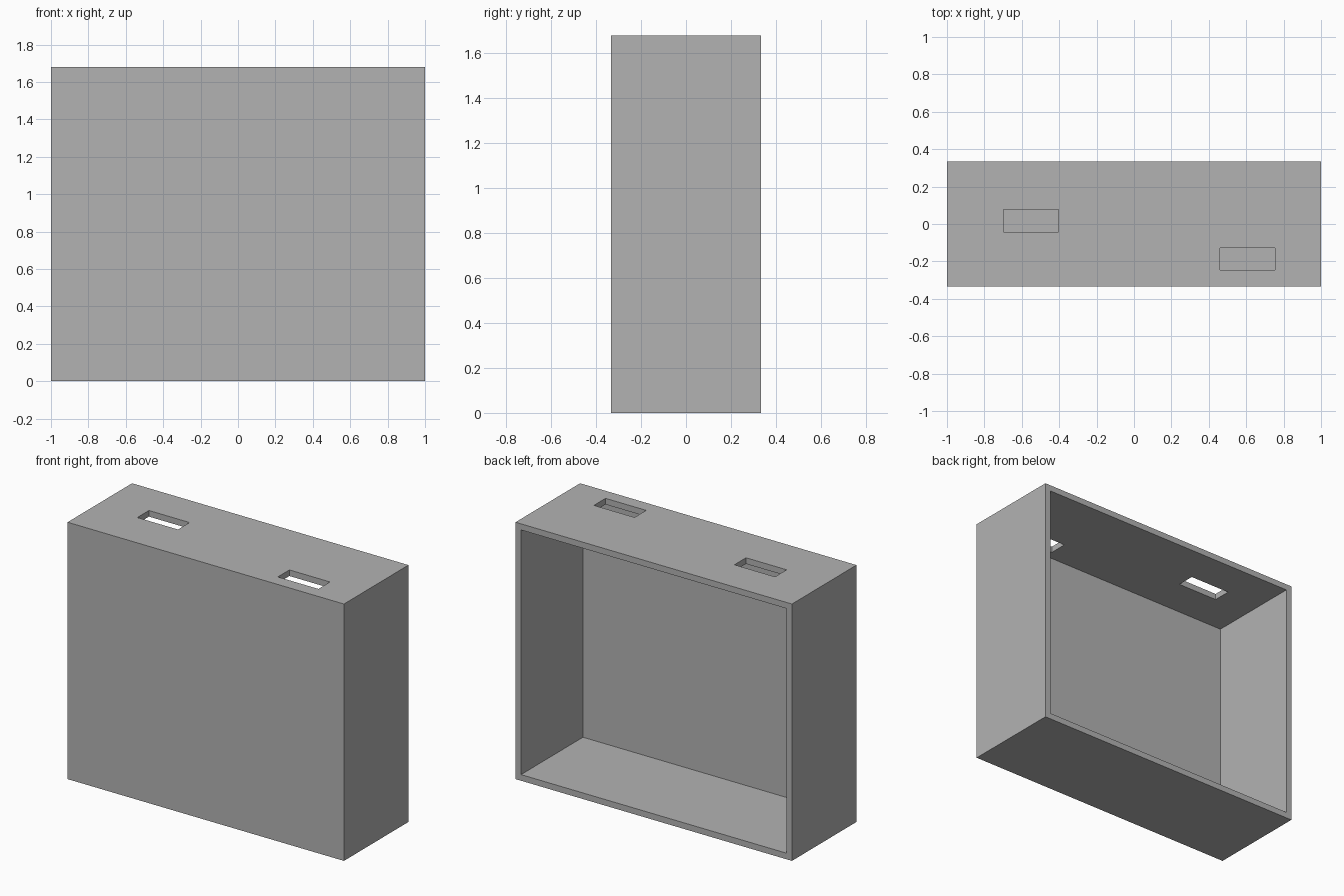
import bpy
from mathutils import Vector

default = bpy.data.objects.get("Cube")
if default:
    bpy.data.objects.remove(default, do_unlink=True)

WIDTH, DEPTH, HEIGHT = 2.0, 0.667, 1.68
WALL, FRONT = 0.04, 0.027

grey = bpy.data.materials.new("plain_grey")
grey.use_nodes = True
colour = (0.45, 0.45, 0.45, 1)
grey.diffuse_color = colour
grey.node_tree.nodes["Principled BSDF"].inputs["Base Color"].default_value = colour


def box(name, low, high):
    """Axis-aligned box between two corners."""
    low, high = Vector(low), Vector(high)
    bpy.ops.mesh.primitive_cube_add(size=1)
    obj = bpy.context.object
    obj.name = name
    for v in obj.data.vertices:
        v.co = (low + high) / 2 + v.co * (high - low)
    obj.data.materials.append(grey)
    return obj


def cut(target, cutter):
    """Subtract the cutter, then discard it."""
    cutter.hide_render = True
    mod = target.modifiers.new("cut", 'BOOLEAN')
    mod.operation = 'DIFFERENCE'
    mod.solver = 'EXACT'
    mod.object = cutter
    bpy.context.view_layer.objects.active = target
    bpy.ops.object.modifier_apply(modifier=mod.name)
    bpy.data.objects.remove(cutter, do_unlink=True)


# Outer case
x, y = WIDTH / 2, DEPTH / 2
case = box("case", (-x, -y, 0), (x, y, HEIGHT))

# Hollow inside, open at the back
cut(case, box("hollow_cutter", (WALL - x, FRONT - y, WALL),
              (x - WALL, y + 0.1, HEIGHT - WALL)))

# Two slots through the top wall
for sx, sy in ((-0.552, 0.018), (0.608, -0.187)):
    cut(case, box("slot_cutter", (sx - 0.147, sy - 0.06, HEIGHT - 0.1),
                  (sx + 0.147, sy + 0.06, HEIGHT + 0.1)))
